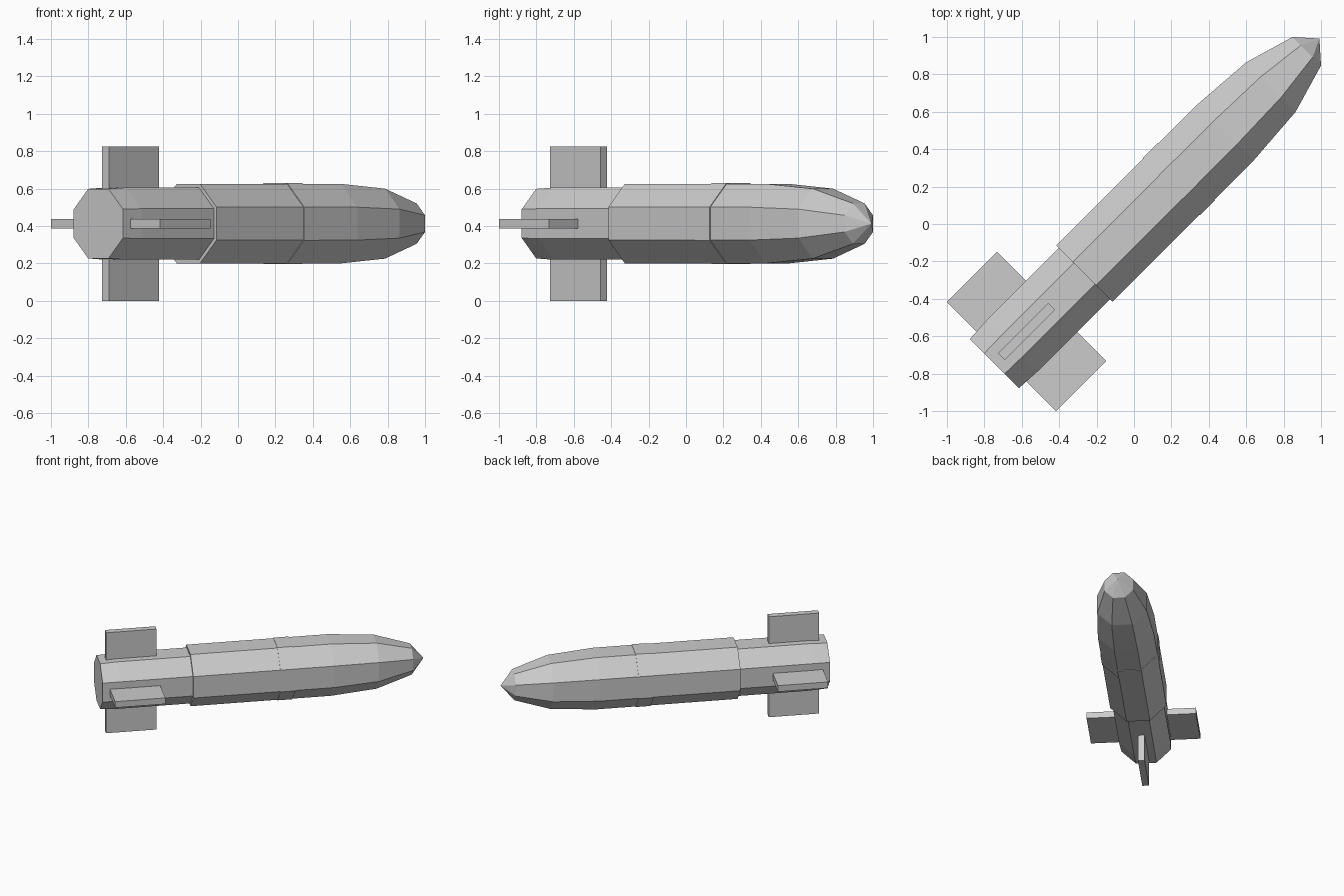
import bpy, bmesh, math
from mathutils import Matrix

if "Cube" in bpy.data.objects:
    bpy.data.objects.remove(bpy.data.objects["Cube"])

AXIS_Z = 0.4125
# local +X is the body's long axis, turned 45 degrees in plan
PLACE = Matrix.Translation((0, 0, AXIS_Z)) @ Matrix.Rotation(math.radians(45), 4, 'Z')

grey = bpy.data.materials.new("light grey")
grey.diffuse_color = (0.6, 0.6, 0.6, 1)
grey.use_nodes = True
grey.node_tree.nodes["Principled BSDF"].inputs["Base Color"].default_value = grey.diffuse_color


def finish(name, bm):
    bmesh.ops.recalc_face_normals(bm, faces=bm.faces)
    mesh = bpy.data.meshes.new(name)
    bm.to_mesh(mesh)
    bm.free()
    mesh.materials.append(grey)
    ob = bpy.data.objects.new(name, mesh)
    ob.matrix_world = PLACE
    bpy.context.collection.objects.link(ob)


def octagon_loft(name, profile):
    """Loft octagons along X; profile holds (position, half width across flats)."""
    bm = bmesh.new()
    rings = []
    for s, a in profile:
        if a == 0:
            rings.append([bm.verts.new((s, 0, 0))])
            continue
        r = a / math.cos(math.pi / 8)
        angles = [math.pi / 8 + i * math.pi / 4 for i in range(8)]
        rings.append([bm.verts.new((s, r * math.cos(t), r * math.sin(t))) for t in angles])
    for r0, r1 in zip(rings, rings[1:]):
        for i in range(8):
            j = (i + 1) % 8
            if len(r1) == 1:
                bm.faces.new((r0[i], r0[j], r1[0]))
            else:
                bm.faces.new((r0[i], r0[j], r1[j], r1[i]))
    for ring in (rings[0], rings[-1]):
        if len(ring) > 1:
            bm.faces.new(ring)
    finish(name, bm)


def box(name, lo, hi):
    bm = bmesh.new()
    bmesh.ops.create_cube(bm, size=1)
    for v in bm.verts:
        v.co = [l + (c + 0.5) * (h - l) for c, l, h in zip(v.co, lo, hi)]
    finish(name, bm)


# tail section, pinched slightly at the rear
octagon_loft("tail_section", [(-1.056, 0.186), (-0.923, 0.193), (-0.37, 0.193)])
# main body and faceted nose
octagon_loft("body_and_nose", [(-0.375, 0.2125), (0.69, 0.2125), (1.035, 0.187),
                               (1.306, 0.108), (1.402, 0)])
# thin raised band round the body
octagon_loft("body_band", [(0.283, 0.2165), (0.396, 0.2165)])

# four fins, two upright and two level
R, T = 0.4125, 0.025
for side, lo, hi in (("upper", 0.15, R), ("lower", -R, -0.15)):
    box(side + "_fin", (-1.002, -T, lo), (-0.622, T, hi))
for side, lo, hi in (("left", 0.15, R), ("right", -R, -0.15)):
    box(side + "_fin", (-1.002, lo, -T), (-0.622, hi, T))
